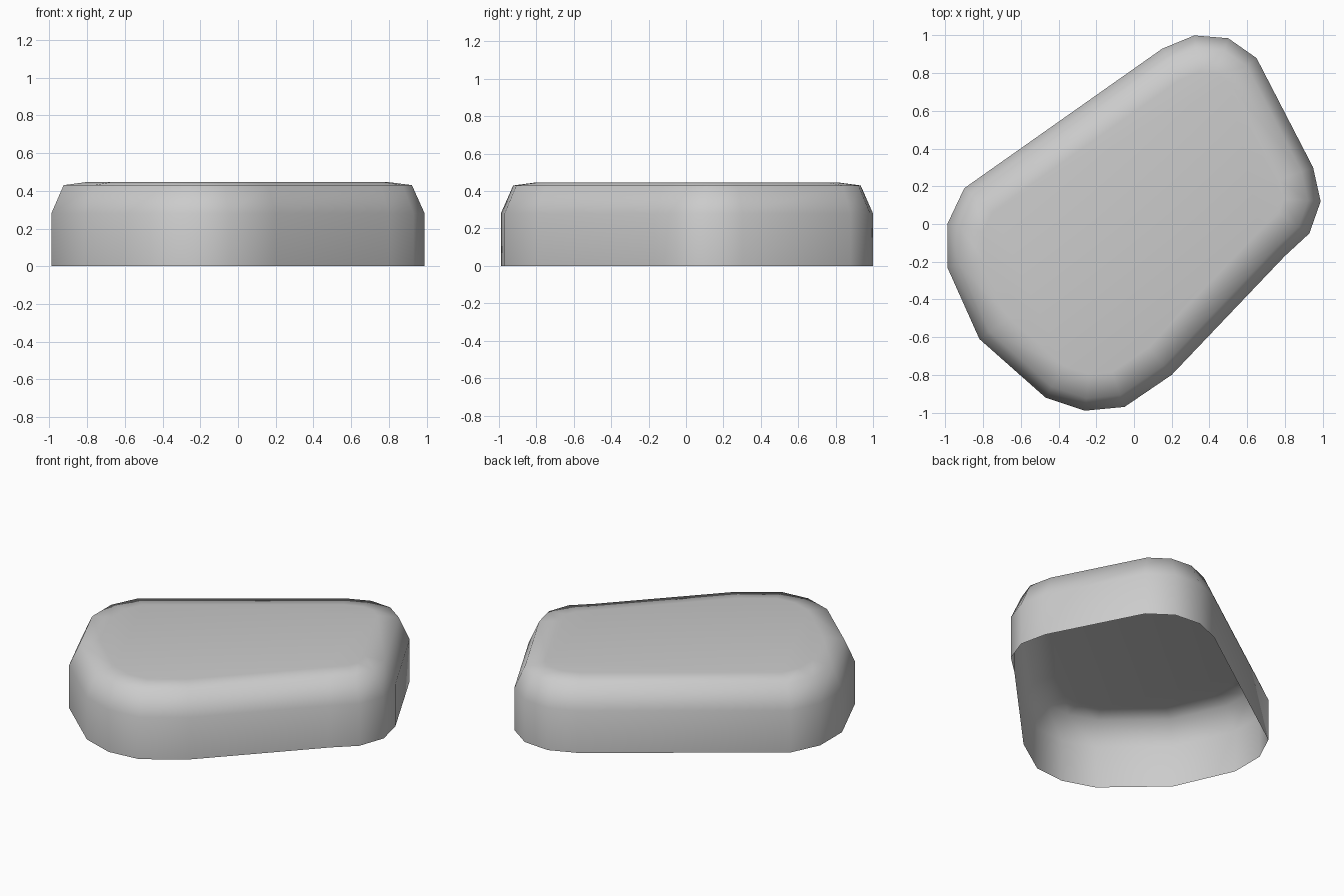
import bpy
import bmesh
from mathutils import Vector

cube = bpy.data.objects.get("Cube")
if cube:
    bpy.data.objects.remove(cube, do_unlink=True)

# Plain grey material
grey = bpy.data.materials.new("stone_grey")
grey.use_nodes = True
colour = (0.6, 0.6, 0.6, 1)
grey.diffuse_color = colour
grey.node_tree.nodes["Principled BSDF"].inputs["Base Color"].default_value = colour

# Rounded, lopsided outline, counter-clockwise
outline = [Vector(p) for p in (
    (-.99, 0), (-.99, -.23), (-.82, -.61), (-.47, -.92), (-.26, -.99), (-.05, -.97),
    (.2, -.8), (.8, -.17), (.93, -.05), (.99, .12), (.95, .3), (.65, .88),
    (.5, .985), (.32, 1), (.15, .93), (-.9, .19))]

# Height and inset of each ring, from the open base to the top
rings = ((0, 0), (.28, 0), (.43, .065), (.447, .19))


def inset(points, distance):
    """Move every side of the outline inward by the same distance."""
    result = []
    for i, p in enumerate(points):
        a = (p - points[i - 1]).normalized()
        b = (points[(i + 1) % len(points)] - p).normalized()
        na, nb = Vector((-a.y, a.x)), Vector((-b.y, b.x))
        result.append(p + (na + nb) * distance / (1 + na.dot(nb)))
    return result


# Shell: wall, sloped shoulder, shallow rim and flat top, open underneath
bm = bmesh.new()
loops = [[bm.verts.new((p.x, p.y, z)) for p in inset(outline, d)] for z, d in rings]
for low, high in zip(loops, loops[1:]):
    for i in range(len(low)):
        j = (i + 1) % len(low)
        bm.faces.new((low[i], low[j], high[j], high[i]))
bm.faces.new(loops[-1])
for face in bm.faces:
    face.smooth = True

mesh = bpy.data.meshes.new("rounded_slab")
bm.to_mesh(mesh)
bm.free()
mesh.materials.append(grey)
slab = bpy.data.objects.new("rounded_slab", mesh)
bpy.context.scene.collection.objects.link(slab)
